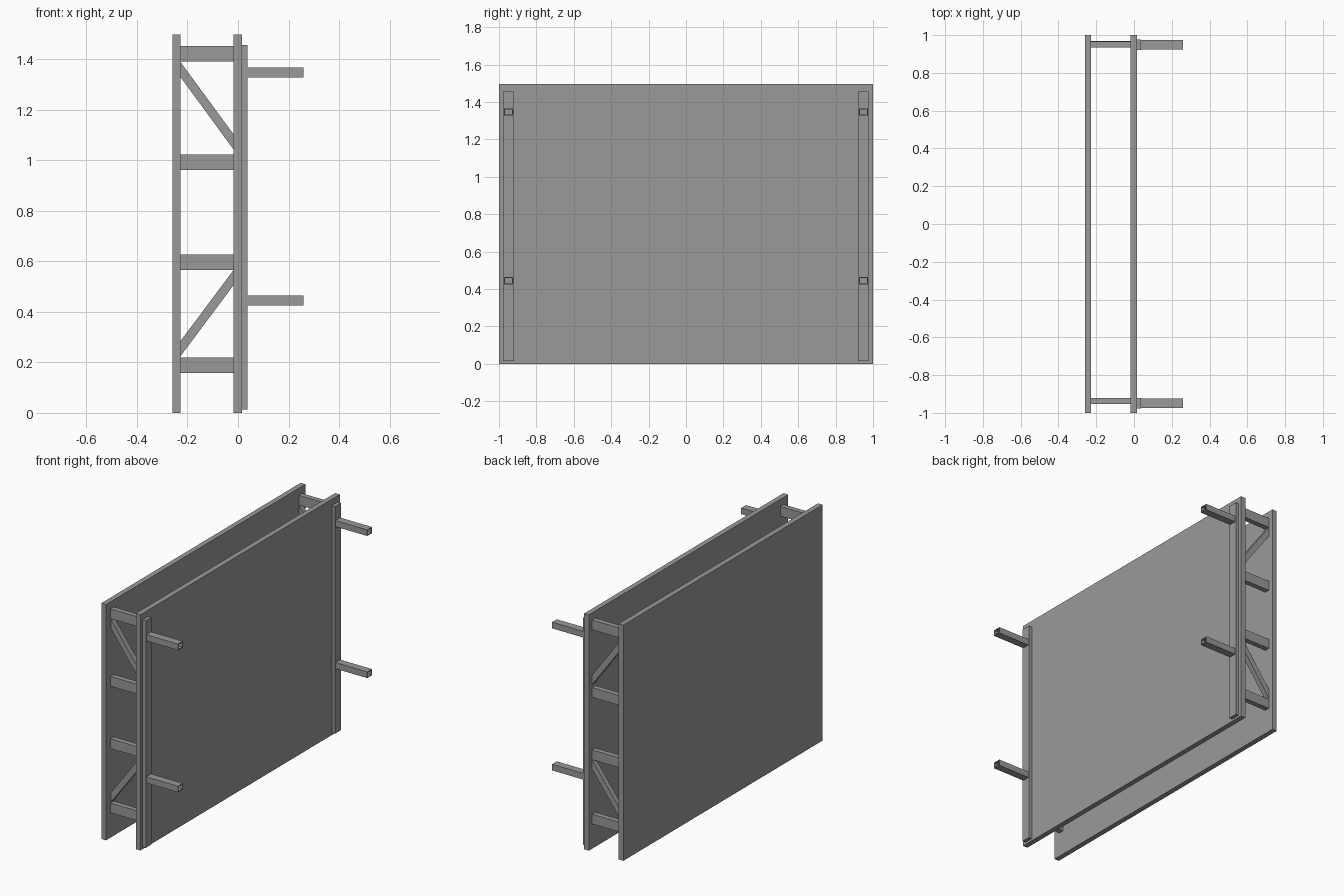
import bpy, bmesh
from mathutils import Vector

if "Cube" in bpy.data.objects:
    bpy.data.objects.remove(bpy.data.objects["Cube"])

grey = bpy.data.materials.new("mid grey")
grey.diffuse_color = (0.32, 0.32, 0.32, 1)
grey.use_nodes = True
grey.node_tree.nodes["Principled BSDF"].inputs["Base Color"].default_value = grey.diffuse_color


def finish(name, bm):
    bmesh.ops.recalc_face_normals(bm, faces=bm.faces)
    mesh = bpy.data.meshes.new(name)
    bm.to_mesh(mesh)
    bm.free()
    mesh.materials.append(grey)
    ob = bpy.data.objects.new(name, mesh)
    bpy.context.collection.objects.link(ob)
    return ob


def prism(name, outline, y0, y1):
    """Extrude an x-z outline from y0 to y1."""
    bm = bmesh.new()
    face = bm.faces.new([bm.verts.new((x, y0, z)) for x, z in outline])
    ext = bmesh.ops.extrude_face_region(bm, geom=[face])
    moved = [v for v in ext["geom"] if isinstance(v, bmesh.types.BMVert)]
    bmesh.ops.translate(bm, verts=moved, vec=Vector((0, y1 - y0, 0)))
    return finish(name, bm)


def box(name, x, y, z):
    return prism(name, [(x[0], z[0]), (x[1], z[0]), (x[1], z[1]), (x[0], z[1])], *y)


def tube(name, x, y, z, wall):
    """Open-ended square tube running along x."""
    bm = bmesh.new()

    def ring(px, w):
        return [bm.verts.new((px, py, pz)) for py, pz in (
            (y[0] + w, z[0] + w), (y[1] - w, z[0] + w),
            (y[1] - w, z[1] - w), (y[0] + w, z[1] - w))]
    loops = [ring(x[0], 0), ring(x[1], 0), ring(x[1], wall), ring(x[0], wall)]
    for a, b in zip(loops, loops[1:] + loops[:1]):
        for i in range(4):
            j = (i + 1) % 4
            bm.faces.new((a[i], a[j], b[j], b[i]))
    return finish(name, bm)


# two upright panels
box("rear_panel", (-0.26, -0.227), (-1, 1), (0, 1.497))
box("front_panel", (-0.018, 0.015), (-1, 1), (0, 1.497))

XL, XR = -0.227, -0.018
for side, y0 in (("near", -0.954), ("far", 0.934)):
    # level spacers between the panels
    for i, z in enumerate((0.157, 0.565, 0.961, 1.39)):
        box(f"{side}_spacer_{i + 1}", (XL, XR), (y0, y0 + 0.033), (z, z + 0.062))
    # slanted braces
    for label, zl, zr in (("lower", 0.225, 0.505), ("upper", 1.328, 1.043)):
        prism(f"{side}_{label}_brace",
              [(XL, zl), (XR, zr), (XR, zr + 0.06), (XL, zl + 0.06)],
              y0 + 0.002, y0 + 0.034)

for side, s in (("near", -1), ("far", 1)):
    # thin upright post on the front panel
    box(f"{side}_post", (0.015, 0.037), sorted((s * 0.92, s * 0.978)), (0.014, 1.456))
    # hollow arms sticking out of the post
    for label, z in (("lower", 0.425), ("upper", 1.327)):
        tube(f"{side}_{label}_arm", (0.037, 0.26),
             sorted((s * 0.925, s * 0.973)), (z, z + 0.039), 0.005)
